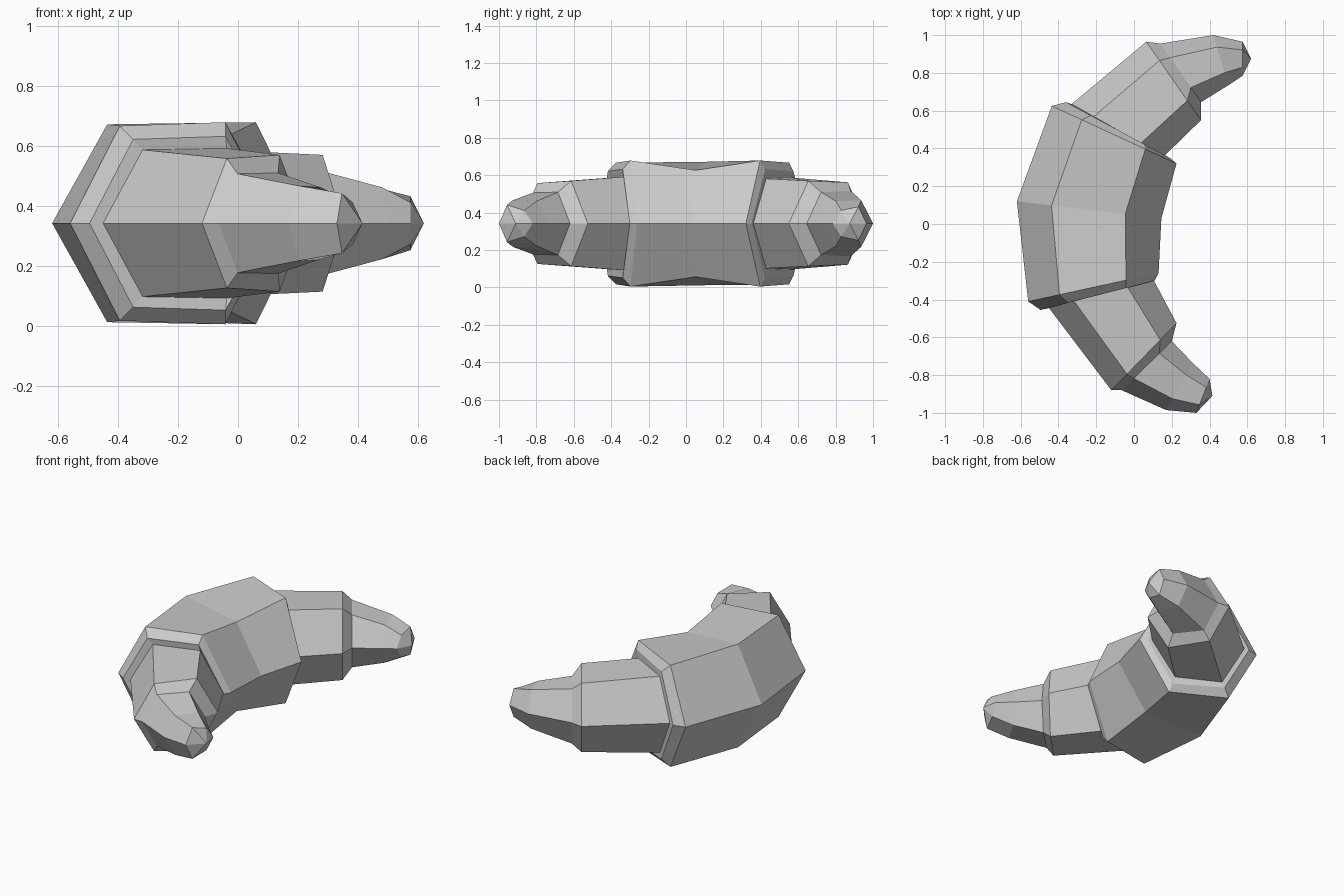
import bpy
import bmesh
from mathutils import Vector

MID_Z = 0.342
# Where the upper and lower corners sit between the outer and inner edge
OUTER_SHARE, INNER_SHARE = 0.24, 0.75

cube = bpy.data.objects.get("Cube")
if cube:
    bpy.data.objects.remove(cube, do_unlink=True)


def make_material(name, colour):
    material = bpy.data.materials.new(name)
    material.use_nodes = True
    material.diffuse_color = colour
    shader = next(n for n in material.node_tree.nodes if n.type == "BSDF_PRINCIPLED")
    shader.inputs["Base Color"].default_value = colour
    return material


def hexagon(outer, inner, outer_half, inner_half):
    """Six-sided upright section between an outer and an inner ridge point."""
    a = Vector((*outer, MID_Z))
    b = Vector((*inner, MID_Z))
    near, far = a.lerp(b, OUTER_SHARE), a.lerp(b, INNER_SHARE)
    up_near, up_far = Vector((0, 0, outer_half)), Vector((0, 0, inner_half))
    return [a, near + up_near, far + up_far, b, far - up_far, near - up_near]


def loft(name, sections, material, apex=None):
    """Skin a row of sections and optionally close the last one to a point."""
    bm = bmesh.new()
    rings = [[bm.verts.new(p) for p in hexagon(*s)] for s in sections]
    for ring, following in zip(rings, rings[1:]):
        for i in range(len(ring)):
            j = (i + 1) % len(ring)
            bm.faces.new((ring[i], ring[j], following[j], following[i]))
    if apex:
        tip = bm.verts.new((*apex, MID_Z))
        last = rings[-1]
        for i in range(len(last)):
            bm.faces.new((last[i], last[(i + 1) % len(last)], tip))
    # Outward direction follows from the winding of the first section
    bmesh.ops.recalc_face_normals(bm, faces=bm.faces)
    centre = sum((v.co for v in rings[0]), Vector()) / len(rings[0])
    bm.faces.ensure_lookup_table()
    first = bm.faces[0]
    if first.normal.dot(first.calc_center_median() - centre) < 0:
        bmesh.ops.reverse_faces(bm, faces=bm.faces)
    mesh = bpy.data.meshes.new(name)
    bm.to_mesh(mesh)
    bm.free()
    mesh.materials.append(material)
    part = bpy.data.objects.new(name, mesh)
    bpy.context.collection.objects.link(part)
    return part


grey = make_material("plain grey", (0.6, 0.6, 0.6, 1.0))

# Sections shared by the middle roll and the two horns
front_seam = ((-.45, -.445), (.1, -.29), .245, .25)
back_seam = ((-.33, .635), (.16, .36), .245, .24)

# Thick middle roll with a stepped lip at both ends
loft("middle_roll", [
    front_seam,
    ((-.495, -.455), (.11, -.3), .28, .29),
    ((-.56, -.41), (.13, -.26), .325, .337),
    ((-.62, .12), (.145, .03), .33, .285),
    ((-.435, .625), (.225, .32), .325, .337),
    ((-.36, .645), (.19, .35), .28, .29),
    back_seam,
], grey)

# Front horn, narrowing at a small step to a blunt tip
loft("front_horn", [
    front_seam,
    ((-.12, -.88), (.225, -.525), .216, .228),
    ((-.065, -.88), (.2, -.62), .165, .168),
    ((.17, -.985), (.31, -.735), .125, .12),
    ((.33, -1), (.4, -.82), .1, .07),
], grey, apex=(.415, -.91))

# Back horn
loft("back_horn", [
    back_seam,
    ((.065, .965), (.355, .55), .22, .228),
    ((.14, .955), (.355, .645), .175, .168),
    ((.42, 1), (.5, .735), .125, .12),
    ((.575, .965), (.575, .785), .09, .07),
], grey, apex=(.62, .875))
